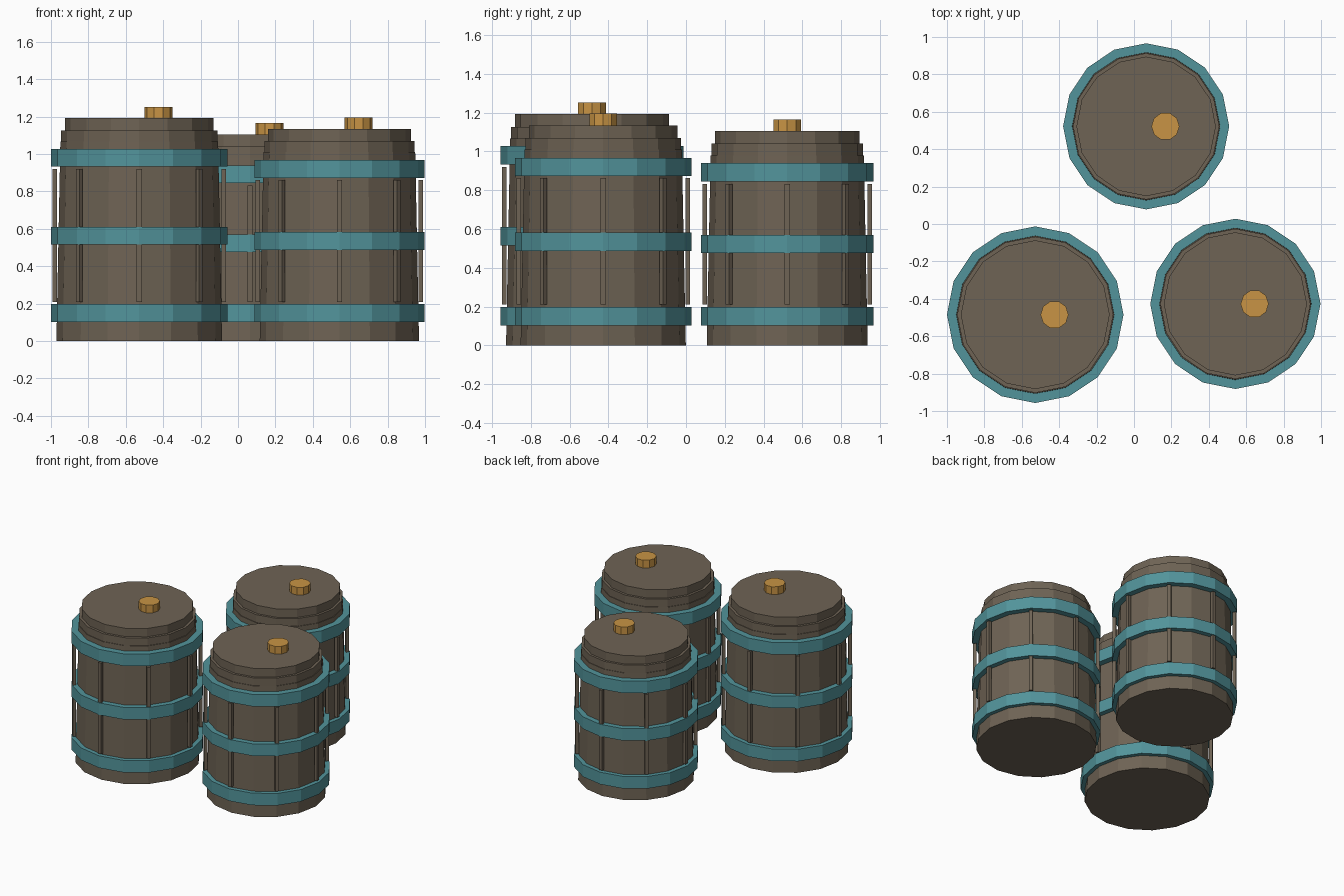
import bpy, bmesh, math
from mathutils import Matrix

if "Cube" in bpy.data.objects:
    bpy.data.objects.remove(bpy.data.objects["Cube"])


def material(name, rgb):
    m = bpy.data.materials.new(name)
    m.diffuse_color = (*rgb, 1)
    m.use_nodes = True
    m.node_tree.nodes["Principled BSDF"].inputs["Base Color"].default_value = m.diffuse_color
    return m


WOOD = material("weathered_wood", (0.156, 0.125, 0.089))
TEAL = material("teal_metal", (0.084, 0.296, 0.328))
CORK = material("cork", (0.578, 0.296, 0.058))


def finish(name, bm, mat):
    bmesh.ops.recalc_face_normals(bm, faces=bm.faces)
    mesh = bpy.data.meshes.new(name)
    bm.to_mesh(mesh)
    bm.free()
    mesh.materials.append(mat)
    obj = bpy.data.objects.new(name, mesh)
    bpy.context.collection.objects.link(obj)
    return obj


def lathe(name, profile, loc, mat, sides=16, closed=False):
    """Spin (radius, z) points round z; cap both ends, or join them as a ring."""
    bm = bmesh.new()
    rings = []
    for r, z in profile:
        rings.append([bm.verts.new((loc[0] + r * math.cos(2 * math.pi * i / sides),
                                    loc[1] + r * math.sin(2 * math.pi * i / sides), z))
                      for i in range(sides)])
    pairs = list(zip(rings, rings[1:]))
    if closed:
        pairs.append((rings[-1], rings[0]))
    else:
        bm.faces.new(rings[0])
        bm.faces.new(rings[-1])
    for a, b in pairs:
        for i in range(sides):
            j = (i + 1) % sides
            bm.faces.new((a[i], a[j], b[j], b[i]))
    return finish(name, bm, mat)


def barrel(tag, x, y, R, top, hoops, strip_top):
    loc = (x, y)
    rim = top - 0.065
    # tapered body with a small step under the lid
    lathe(f"body_{tag}", [(R, 0), (0.952 * R, rim - 0.06),
                          (0.942 * R, rim - 0.06), (0.942 * R, rim)], loc, WOOD)
    lathe(f"lid_{tag}", [(0.898 * R, rim - 0.02), (0.898 * R, top)], loc, WOOD)
    # hoops
    for k, z in enumerate(hoops):
        lo, hi, inner, outer = z - 0.047, z + 0.047, 0.9 * R, R + 0.029
        lathe(f"hoop_{tag}_{k + 1}", [(inner, lo), (outer, lo), (outer, hi), (inner, hi)],
              loc, TEAL, closed=True)
    # eight thin upright strips
    bm = bmesh.new()
    lo = 0.21
    for k in range(8):
        m = (Matrix.Translation((x, y, (lo + strip_top) / 2))
             @ Matrix.Rotation(k * math.pi / 4, 4, 'Z')
             @ Matrix.Translation((R + 0.01, 0, 0))
             @ Matrix.Diagonal((0.024, 0.027, strip_top - lo, 1)))
        bmesh.ops.create_cube(bm, size=1, matrix=m)
    finish(f"strips_{tag}", bm, WOOD)
    # cork plug
    lathe(f"plug_{tag}", [(0.075, top - 0.02), (0.075, top + 0.06)],
          (x + 0.103, y), CORK, sides=10)


barrel("left", -0.528, -0.485, 0.443, 1.192, (0.15, 0.563, 0.98), 0.92)
barrel("right", 0.542, -0.427, 0.426, 1.135, (0.15, 0.535, 0.92), 0.862)
barrel("back", 0.065, 0.522, 0.415, 1.105, (0.15, 0.523, 0.893), 0.833)
